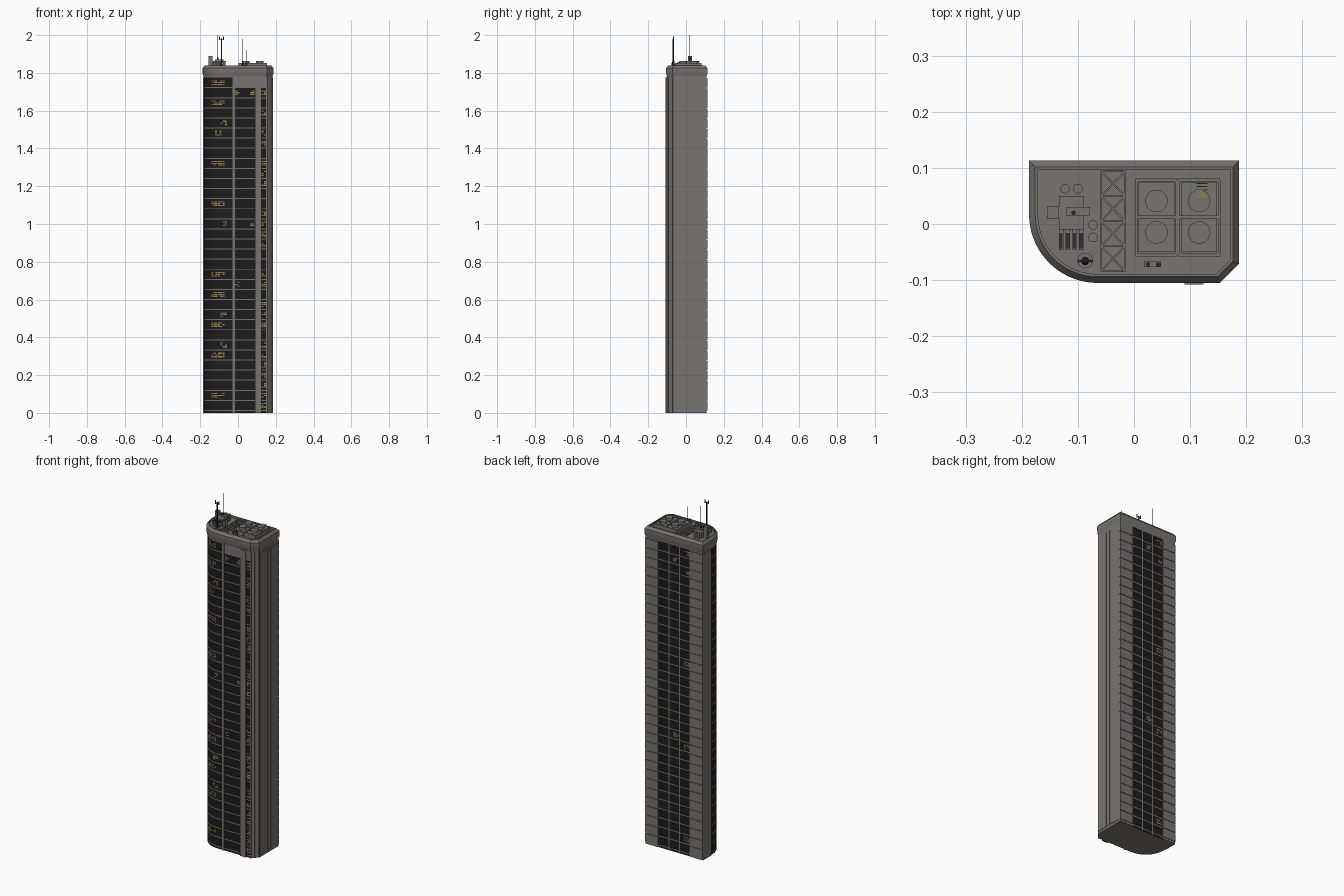
import bpy, bmesh, math, random
from mathutils import Matrix, Vector

random.seed(4)
if "Cube" in bpy.data.objects:
    bpy.data.objects.remove(bpy.data.objects["Cube"])


def material(name, rgb):
    m = bpy.data.materials.new(name)
    m.use_nodes = True
    m.diffuse_color = (*rgb, 1)
    node = m.node_tree.nodes["Principled BSDF"]
    node.inputs["Base Color"].default_value = (*rgb, 1)
    node.inputs["Roughness"].default_value = 0.8
    return m


CONCRETE = material("concrete grey", (0.185, 0.177, 0.167))
GLASS = material("dark glass", (0.012, 0.012, 0.012))
LIT = material("lit window gold", (0.30, 0.23, 0.085))
METAL = material("antenna metal", (0.03, 0.03, 0.03))

FLOOR, TOP, DECK = 0.0534, 1.775, 1.828
ARC_X, ARC_Y, ARC_R = -0.065, 0.017, 0.122


def finish(name, bm, *mats, smooth=False):
    mesh = bpy.data.meshes.new(name)
    bmesh.ops.recalc_face_normals(bm, faces=bm.faces[:])
    bm.to_mesh(mesh)
    bm.free()
    for m in mats:
        mesh.materials.append(m)
    ob = bpy.data.objects.new(name, mesh)
    bpy.context.collection.objects.link(ob)
    if smooth:
        bpy.ops.object.select_all(action="DESELECT")
        ob.select_set(True)
        bpy.context.view_layer.objects.active = ob
        bpy.ops.object.shade_smooth_by_angle(angle=math.radians(25))


def box(bm, x0, x1, y0, y1, z0, z1, turn=0.0):
    size = Matrix.Diagonal((x1 - x0, y1 - y0, z1 - z0, 1))
    place = Matrix.Translation(((x0 + x1) / 2, (y0 + y1) / 2, (z0 + z1) / 2))
    bmesh.ops.create_cube(bm, size=1, matrix=place @ Matrix.Rotation(turn, 4, "Z") @ size)


def boxes(name, mat, rows):
    bm = bmesh.new()
    for row in rows:
        box(bm, *row)
    finish(name, bm, mat)


def tube(bm, x, y, z0, z1, r, sides=20, r2=None):
    bmesh.ops.create_cone(bm, cap_ends=True, segments=sides, radius1=r, radius2=r if r2 is None else r2,
                          depth=z1 - z0, matrix=Matrix.Translation((x, y, (z0 + z1) / 2)))


def footprint(d):
    """Plan outline inset by d: square back, rounded front corner, chamfered corner."""
    pts = [(-0.187 + d, 0.113 - d)]
    for i in range(19):
        a = math.pi + math.pi / 2 * i / 18
        pts.append((ARC_X + (ARC_R - d) * math.cos(a), ARC_Y + (ARC_R - d) * math.sin(a)))
    return pts + [(0.153 - 0.414 * d, -0.105 + d), (0.187 - d, -0.071 + 0.414 * d), (0.187 - d, 0.113 - d)]


def loft(bm, profile):
    """Stack outlines given as (height, inset) and cap both ends."""
    rings = [[bm.verts.new((x, y, z)) for x, y in footprint(d)] for z, d in profile]
    n = len(rings[0])
    for lo, hi in zip(rings, rings[1:]):
        for i in range(n):
            bm.faces.new((lo[i], lo[(i + 1) % n], hi[(i + 1) % n], hi[i]))
    bm.faces.new(rings[0])
    bm.faces.new(rings[-1])


# Tower core: glass storeys with flush floor bands, concrete chamfer and underside
bm = bmesh.new()
levels = [0]
for k in range(33, 0, -1):
    levels += [TOP - k * FLOOR - 0.0025, TOP - k * FLOOR + 0.0025]
loft(bm, [(z, 0.006) for z in levels + [TOP]])
bmesh.ops.recalc_face_normals(bm, faces=bm.faces[:])
for f in bm.faces:
    zs = [v.co.z for v in f.verts]
    chamfer = f.normal.x > 0.5 and f.normal.y < -0.5
    f.material_index = 1 if chamfer or max(zs) - min(zs) < 0.006 else 0
finish("tower_core", bm, GLASS, CONCRETE, smooth=True)

# Crown with sloped parapet and sunken roof deck
bm = bmesh.new()
loft(bm, [(TOP, 0.004), (1.785, 0.004), (1.795, 0), (1.825, 0), (1.84, 0.011),
          (1.84, 0.016), (DECK, 0.016)])
finish("crown_and_roof", bm, CONCRETE, smooth=True)

# Front piers, header and thin posts
boxes("front_piers", CONCRETE, [
    (-0.03, -0.016, -0.104, -0.095, 0, TOP),
    (0.09, 0.124, -0.108, -0.095, 0, TOP),
    (0.149, 0.155, -0.102, -0.095, 0, TOP),
    (-0.03, 0.153, -0.1025, -0.095, TOP - FLOOR, TOP + 0.005)])

# Side wall with raised panels
boxes("left_wall", CONCRETE, [(0.17, 0.184, -0.07, 0.108, 0, TOP)])
boxes("left_wall_panels", CONCRETE, [
    (0.18, 0.1865, y0, y1, 0.014, 1.76)
    for y0, y1 in ((-0.062, -0.002), (0.007, 0.026), (0.035, 0.101))])

# Chamfer ribs
bm = bmesh.new()
for t in (0.15, 0.55, 0.9):
    x, y = 0.1505 + 0.0305 * t, -0.099 + 0.0305 * t
    box(bm, x - 0.002, x + 0.002, y - 0.0015, y + 0.0015, 0, TOP, math.pi / 4)
finish("chamfer_ribs", bm, CONCRETE)

# Plain wall behind the rounded glass
boxes("right_wall", CONCRETE, [(-0.1855, -0.17, 0.032, 0.108, 0, TOP)])

# Back: coursed panels either side of a glass strip with two posts
courses = []
for k in range(33):
    z1 = TOP - k * FLOOR - 0.005
    for side in (-1, 1):
        courses.append((*sorted((side * 0.1, side * 0.1845)), 0.1, 0.1125, z1 - FLOOR + 0.005, z1))
boxes("back_wall_courses", CONCRETE, courses)
boxes("back_wall_piers", CONCRETE, [(*sorted((s * 0.1, s * 0.183)), 0.1, 0.1095, 0, TOP) for s in (-1, 1)])
boxes("back_posts", CONCRETE, [(x - 0.003, x + 0.003, 0.1, 0.1085, 0, TOP) for x in (-0.034, 0.034)])


# Lit windows: three rows of panes on a storey counted down from the top
def lit_group(bm, x, storey, width, back=False, fill=0.85):
    step, z = 0.012, TOP - (storey + 0.5) * FLOOR
    count = max(1, round(width / step))
    for row in range(3):
        for i in range(count):
            if random.random() > fill:
                continue
            px, pz, turn = x + (i - (count - 1) / 2) * step, z + (row - 1) * 0.0095, 0
            py = 0.1071 if back else -0.0991
            if not back and px < ARC_X:
                a = math.acos((px - ARC_X) / (ARC_R - 0.006))
                py, turn = ARC_Y - (ARC_R - 0.0059) * math.sin(a), math.pi / 2 - a
            box(bm, px - 0.0056, px + 0.0056, py - 0.0003, py + 0.0003, pz - 0.003, pz + 0.003, turn)


bm = bmesh.new()
for k in (0, 2, 8, 12, 19, 21, 24, 27, 31):
    lit_group(bm, -0.107, k, 0.072)
for x, k in ((-0.075, 4), (-0.105, 5), (-0.075, 14), (-0.075, 23), (-0.075, 26)):
    lit_group(bm, x, k, 0.036, fill=0.75)
for k in range(1, 33):
    if random.random() < 0.75:
        lit_group(bm, 0.1365, k, 0.024, fill=0.75)
for x, k in ((-0.003, 1), (0.075, 1), (-0.003, 20), (0.075, 14)):
    lit_group(bm, x, k, 0.024, fill=0.75)
for x, k in ((-0.08, 0), (-0.01, 1), (-0.08, 2), (-0.08, 12), (-0.01, 20), (-0.08, 21), (-0.08, 31)):
    lit_group(bm, x, k, 0.036, True, 0.8)
finish("lit_windows", bm, LIT)

# Cooling units with fans, rails and supports
bm, fans = bmesh.new(), bmesh.new()
for cx in (0.04, 0.116):
    box(bm, cx - 0.032, cx + 0.032, -0.05, 0.074, DECK, 1.848)
    for y in (-0.055, 0.012, 0.078):
        box(bm, cx - 0.037, cx + 0.037, y - 0.003, y + 0.003, DECK, 1.852)
    for x in (cx - 0.036, cx + 0.036):
        box(bm, x - 0.002, x + 0.002, -0.055, 0.078, DECK, 1.852)
    for y in (-0.015, 0.041):
        tube(bm, cx, y, 1.845, 1.862, 0.02, 28)
        tube(fans, cx, y, 1.86, 1.8625, 0.018, 28)
finish("cooling_units", bm, CONCRETE, smooth=True)
finish("cooling_fans", fans, CONCRETE, smooth=True)
boxes("unit_marker_slats", LIT, [(0.111, 0.131, y - 0.001, y + 0.001, 1.862, 1.8628)
                                 for y in (0.05, 0.0555, 0.061, 0.0665, 0.072)])


# Cross-braced walkway
def bar(bm, p, q, z, w=0.003):
    d = Vector(q) - Vector(p)
    c = (Vector(p) + Vector(q)) / 2
    box(bm, c.x - d.length / 2, c.x + d.length / 2, c.y - w / 2, c.y + w / 2,
        z - w / 2, z + w / 2, math.atan2(d.y, d.x))


bm = bmesh.new()
for x in (-0.059, -0.016):
    bar(bm, (x, -0.084), (x, 0.094), 1.836)
for i in range(5):
    y = -0.084 + i * 0.0445
    bar(bm, (-0.059, y), (-0.016, y), 1.836)
    if i < 4:
        bar(bm, (-0.059, y), (-0.016, y + 0.0445), 1.836)
        bar(bm, (-0.016, y), (-0.059, y + 0.0445), 1.836)
        for x in (-0.059, -0.016):
            tube(bm, x, y, DECK, 1.836, 0.0015, 6)
finish("braced_walkway", bm, CONCRETE)

# Plant boxes, ducts and vents
boxes("plant_boxes", CONCRETE, [
    (-0.134, -0.09, -0.01, 0.05, DECK, 1.862),
    (-0.121, -0.078, 0.015, 0.03, 1.862, 1.872),
    (-0.155, -0.134, 0.01, 0.031, DECK, 1.89),
    (0.018, 0.048, -0.077, -0.067, DECK, 1.842)])
ducts = (-0.13, -0.118, -0.106, -0.094)
boxes("plant_ducts", CONCRETE, [(x - 0.004, x + 0.004, -0.046, -0.01, DECK, 1.855) for x in ducts])
boxes("duct_grilles", METAL, [(x - 0.003, x + 0.003, -0.044, -0.016, 1.855, 1.8565) for x in ducts])
bm = bmesh.new()
for x, y in ((-0.123, 0.063), (-0.1, 0.063), (-0.073, -0.002), (-0.073, -0.024)):
    tube(bm, x, y, DECK, 1.858, 0.007)
    tube(bm, x, y, 1.858, 1.864, 0.0085)
tube(bm, -0.087, -0.065, DECK, 1.84, 0.014)
finish("roof_vents", bm, CONCRETE, smooth=True)

# Main mast with its aerial head, and slim antennas
bm = bmesh.new()
tube(bm, -0.087, -0.066, 1.84, 1.985, 0.003, 10)
tube(bm, -0.087, -0.066, 1.84, 1.87, 0.007, 10, 0.003)
box(bm, -0.099, -0.075, -0.068, -0.064, 1.976, 1.98)
for dx in (-0.011, 0.011):
    tube(bm, -0.087 + dx, -0.066, 1.974, 1.993, 0.0025, 8)
for x, y, base, top in ((-0.108, 0.02, 1.87, 2.0), (0.025, -0.072, 1.84, 1.98), (0.043, -0.072, 1.84, 1.92)):
    tube(bm, x, y, base, base + 0.012, 0.004, 10)
    tube(bm, x, y, base, top, 0.001, 6)
finish("mast_and_antennas", bm, METAL)
